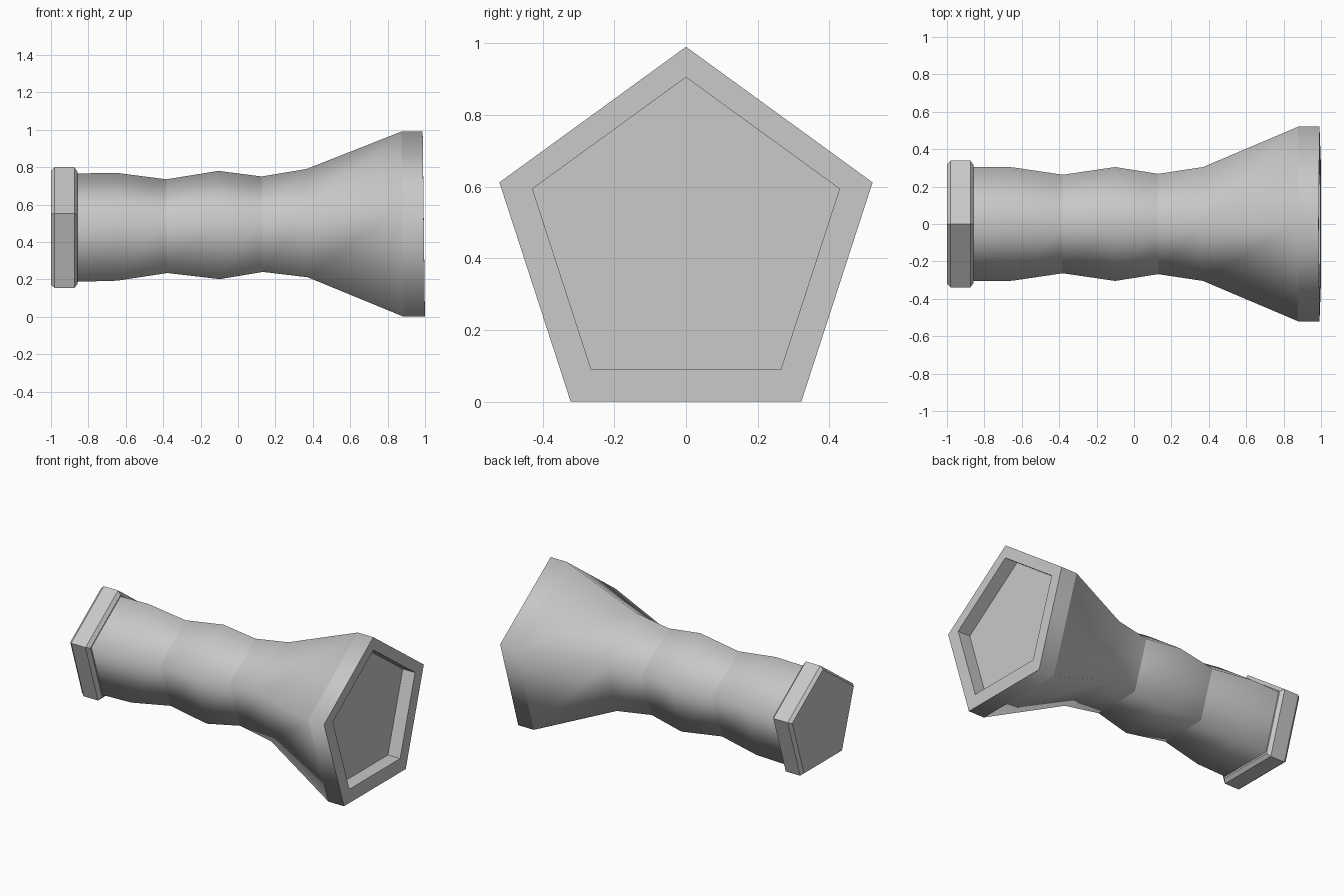
import bpy
import bmesh
import math

cube = bpy.data.objects.get("Cube")
if cube:
    bpy.data.objects.remove(cube)

SIDES = 5
TILT = 0.012

# One plain grey for the whole model
grey = bpy.data.materials.new("plain grey")
grey.use_nodes = True
colour = (0.58, 0.58, 0.58, 1)
grey.diffuse_color = colour
grey.node_tree.nodes["Principled BSDF"].inputs["Base Color"].default_value = colour


def five_sided_lathe(name, rings, tilt=0.0, smooth_bands=0, sharp_rings=()):
    """Join pentagon rings (x, radius, centre height) along x and close both ends."""
    bm = bmesh.new()
    loops = []
    for x, radius, centre in rings:
        loop = []
        for i in range(SIDES):
            a = math.tau * i / SIDES
            up = radius * math.cos(a)
            loop.append(bm.verts.new((x - tilt * up, radius * math.sin(a), centre + up)))
        loops.append(loop)
    for band, (a, b) in enumerate(zip(loops, loops[1:])):
        for i in range(SIDES):
            j = (i + 1) % SIDES
            face = bm.faces.new((a[i], a[j], b[j], b[i]))
            face.smooth = band < smooth_bands
    bm.faces.new(loops[0])
    bm.faces.new(loops[-1])
    for r in sharp_rings:
        for i in range(SIDES):
            edge = bm.edges.get((loops[r][i], loops[r][(i + 1) % SIDES]))
            edge.smooth = False
    bmesh.ops.recalc_face_normals(bm, faces=bm.faces)
    mesh = bpy.data.meshes.new(name)
    bm.to_mesh(mesh)
    bm.free()
    mesh.materials.append(grey)
    obj = bpy.data.objects.new(name, mesh)
    bpy.context.collection.objects.link(obj)
    return obj


# Waved grip, flared head, upright rim and the recess in its end
five_sided_lathe(
    "flared_handle",
    [
        (-0.90, 0.320, 0.445),
        (-0.65, 0.319, 0.451),
        (-0.38, 0.277, 0.458),
        (-0.10, 0.320, 0.460),
        (0.13, 0.282, 0.468),
        (0.37, 0.320, 0.470),
        (0.88, 0.547, 0.443),
        (0.994, 0.547, 0.443),
        (0.994, 0.450, 0.455),
        (0.905, 0.450, 0.455),
    ],
    tilt=TILT, smooth_bands=7, sharp_rings=(0, 2, 4, 6, 7, 8, 9),
)

# Chamfered cap on the narrow end
five_sided_lathe(
    "end_cap",
    [
        (-1.00, 0.337, 0.443),
        (-0.98, 0.357, 0.443),
        (-0.875, 0.357, 0.443),
        (-0.857, 0.330, 0.443),
    ],
)
